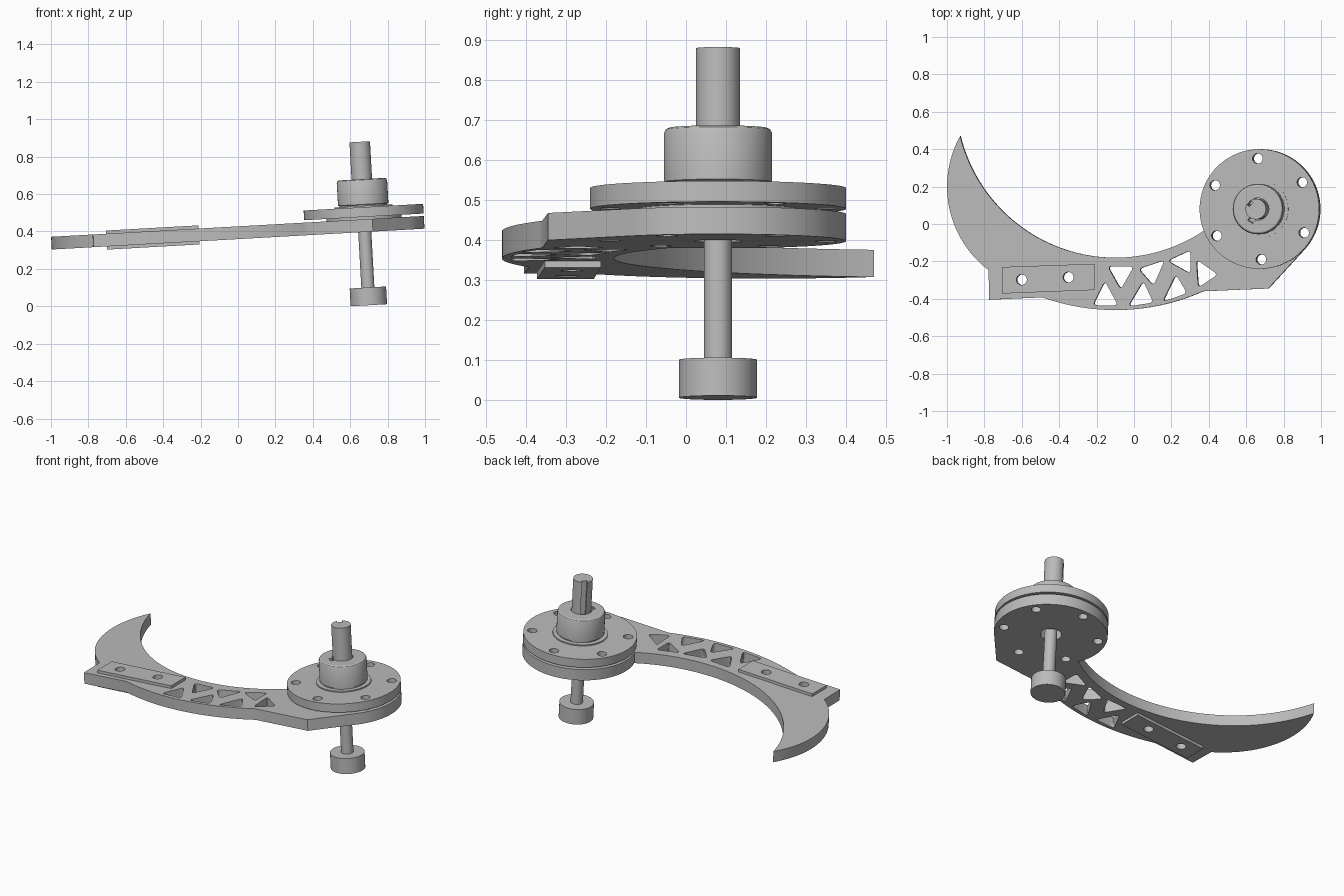
import bpy, bmesh
from math import sin, cos, radians, hypot
from mathutils import Matrix, Vector

if "Cube" in bpy.data.objects:
    bpy.data.objects.remove(bpy.data.objects["Cube"])

grey = bpy.data.materials.new("machined_grey")
grey.use_nodes = True
COLOR = (0.5, 0.5, 0.5, 1)
grey.diffuse_color = COLOR
grey.node_tree.nodes["Principled BSDF"].inputs["Base Color"].default_value = COLOR

# The whole assembly leans slightly; heights are measured along the shaft axis
AXIS = Vector((0.676, 0.08))
FRAME = Matrix.Translation((0.672, 0.08, 0.5)) @ Matrix.Rotation(radians(-3.2), 4, 'Y')


def add(name, mesh):
    ob = bpy.data.objects.new(name, mesh)
    bpy.context.collection.objects.link(ob)
    mesh.materials.clear()
    mesh.materials.append(grey)
    ob.matrix_world = FRAME
    bpy.ops.object.select_all(action='DESELECT')
    ob.select_set(True)
    bpy.context.view_layer.objects.active = ob
    bpy.ops.object.shade_smooth_by_angle(angle=radians(30))
    return ob


def arc(center, r, a0, a1, n=48):
    return [(center[0] + r * cos(radians(a0 + (a1 - a0) * i / n)),
             center[1] + r * sin(radians(a0 + (a1 - a0) * i / n))) for i in range(n + 1)]


def circle(center, r, n=64):
    return arc(center, r, 0, 360, n)[:-1]


def keyed_circle(r, angle, half, key_r):
    """Circle with a straight-sided key slot, cut inward or outward to key_r."""
    pts = arc(AXIS, r, angle + half, angle + 360 - half)
    d = Vector((cos(radians(angle)), sin(radians(angle))))
    side = Vector((-d.y, d.x)) * r * sin(radians(half))
    return pts + [tuple(AXIS + d * key_r - side), tuple(AXIS + d * key_r + side)]


def rounded(corners, r=0.025, n=5):
    """Polygon with softened corners."""
    pts = []
    for i, c in enumerate(corners):
        c = Vector(c)
        a = c + (Vector(corners[i - 1]) - c).normalized() * r
        b = c + (Vector(corners[(i + 1) % len(corners)]) - c).normalized() * r
        for k in range(n + 1):
            t = k / n
            pts.append(tuple(a * (1 - t) ** 2 + c * 2 * t * (1 - t) + b * t * t))
    return pts


def slab(name, loops, low, high):
    """Extruded outline; loops after the first are holes."""
    cu = bpy.data.curves.new(name, 'CURVE')
    cu.dimensions = '2D'
    cu.fill_mode = 'BOTH'
    cu.extrude = (high - low) / 2
    for loop in loops:
        sp = cu.splines.new('POLY')
        sp.points.add(len(loop) - 1)
        for p, (x, y) in zip(sp.points, loop):
            p.co = (x - AXIS.x, y - AXIS.y, 0, 1)
        sp.use_cyclic_u = True
    tmp = bpy.data.objects.new(name + "_outline", cu)
    bpy.context.collection.objects.link(tmp)
    dg = bpy.context.evaluated_depsgraph_get()
    mesh = bpy.data.meshes.new_from_object(tmp.evaluated_get(dg))
    bpy.data.objects.remove(tmp)
    mesh.transform(Matrix.Translation((0, 0, (low + high) / 2)))
    bm = bmesh.new()
    bm.from_mesh(mesh)
    bmesh.ops.remove_doubles(bm, verts=bm.verts, dist=1e-5)
    bmesh.ops.recalc_face_normals(bm, faces=bm.faces)
    bm.to_mesh(mesh)
    bm.free()
    return add(name, mesh)


def lathe(name, profile, n=64):
    """Surface of revolution around the shaft axis."""
    bm = bmesh.new()
    rings = [[bm.verts.new((r * cos(radians(360 * i / n)), r * sin(radians(360 * i / n)), z))
              for i in range(n)] for r, z in profile]
    for a, b in zip(rings, rings[1:]):
        for i in range(n):
            j = (i + 1) % n
            bm.faces.new((a[i], a[j], b[j], b[i]))
    mesh = bpy.data.meshes.new(name)
    bm.to_mesh(mesh)
    bm.free()
    return add(name, mesh)


# Curved arm: hub disc, inner sweep, hooked tip, mounting corner, lower sweep
outline = arc(AXIS, 0.32, -42.6, 200.9, 64)
outline += arc((-0.1, 0.675), 0.855, -56.2, -166.1)
outline += arc((-0.44, 0.2), 0.56, 151.1, 232.9)[1:]
outline += [(-0.775, -0.405)]
outline += arc((-0.1, 0.69), 1.15, -109.8, -65.9)
outline += [(0.72, -0.345)]

# Lightening cut-outs forming the truss
truss = [
    [(-.155, -.305), (-.22, -.435), (-.085, -.435)],
    [(.05, -.305), (-.03, -.44), (.105, -.42)],
    [(.225, -.27), (.155, -.415), (.285, -.37)],
    [(.335, -.19), (.45, -.27), (.345, -.34)],
    [(-.14, -.226), (0, -.226), (-.07, -.35)],
    [(.025, -.24), (.165, -.193), (.105, -.33)],
    [(.18, -.197), (.303, -.14), (.303, -.265)],
]
bolt_holes = [circle(p, 0.027, 24) for p in circle(AXIS, 0.27, 6)]
turn = Matrix.Rotation(radians(32), 2)
bolt_holes = [[tuple(AXIS + turn @ (Vector(p) - AXIS)) for p in h] for h in bolt_holes]
pad_holes = [circle(p, 0.028, 24) for p in ((-0.6, -0.298), (-0.35, -0.285))]

slab("curved_arm", [outline] + [rounded(t) for t in truss] + bolt_holes + pad_holes
     + [circle(AXIS, 0.06)], -0.103, -0.035)

# Clamping pads above and below the arm
pad = [(-0.705, -0.23), (-0.21, -0.213), (-0.21, -0.353), (-0.705, -0.372)]
slab("upper_pad", [pad] + pad_holes, -0.035, -0.018)
slab("lower_pad", [pad] + pad_holes, -0.12, -0.103)

# Hub flange, spacer and collar
slab("flange", [circle(AXIS, 0.32, 96)] + bolt_holes, -0.022, 0.03)
slab("spacer", [circle(AXIS, 0.2)], -0.035, -0.022)
slab("collar", [circle(AXIS, 0.155)], 0.03, 0.037)

# Boss with chamfered rim and keyed bore
lathe("boss_shell", [(0.128, 0.03), (0.128, 0.042), (0.135, 0.045), (0.135, 0.168),
                     (0.131, 0.176), (0.124, 0.18)])
slab("boss_core", [circle(AXIS, 0.124), keyed_circle(0.059, 240, 16, 0.08)], 0.03, 0.18)

# Shafts and end knob
slab("upper_shaft", [keyed_circle(0.055, 135, 16, 0.034)], 0.02, 0.38)
slab("lower_shaft", [circle(AXIS, 0.035)], -0.41, -0.02)
slab("end_knob", [circle(AXIS, 0.0975)], -0.495, -0.4)
